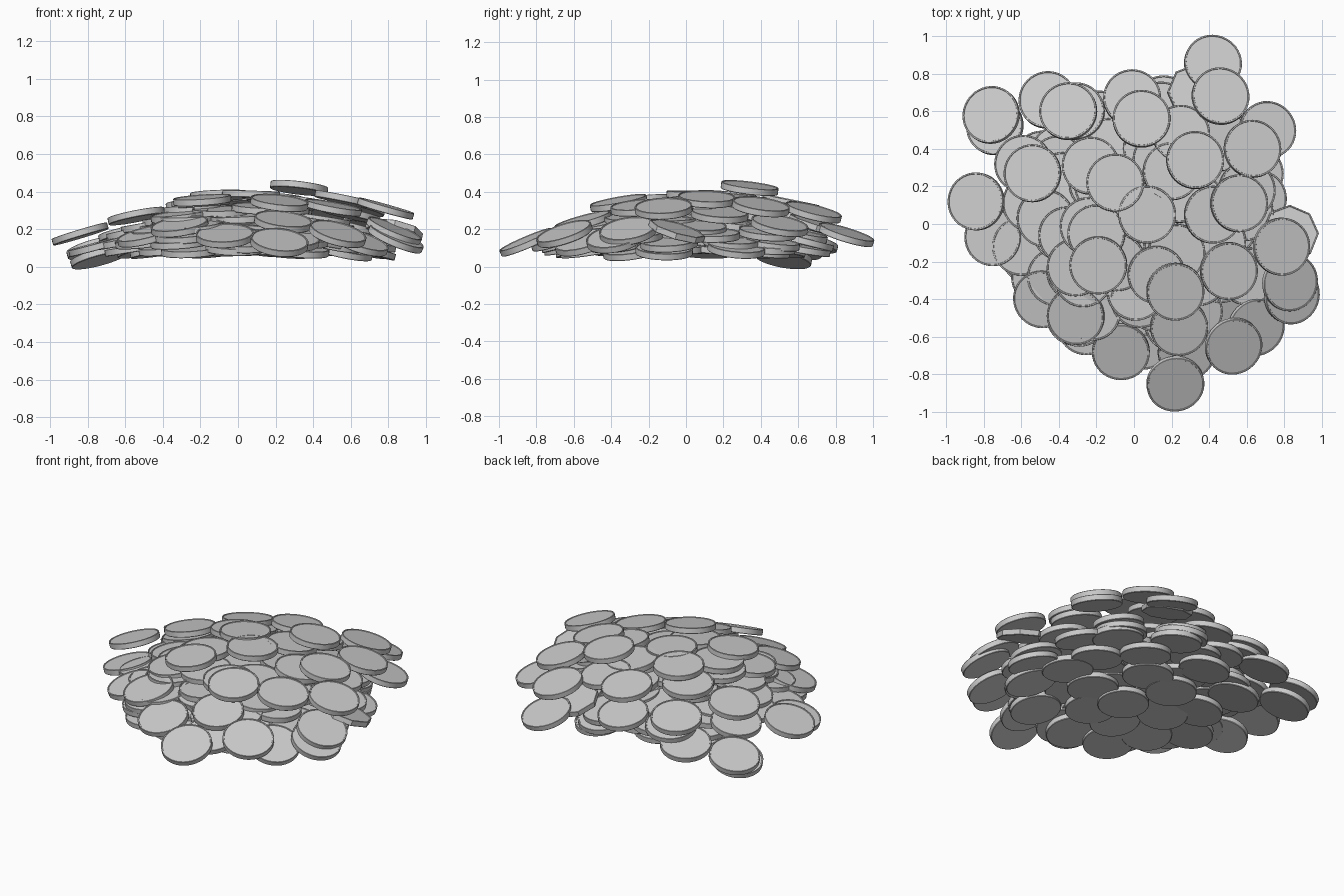
import bpy, bmesh, math, random
from mathutils import Vector, Matrix

if "Cube" in bpy.data.objects:
    bpy.data.objects.remove(bpy.data.objects["Cube"])

random.seed(4)
R, T = 0.154, 0.036


def coin_mesh(name, sides):
    """Coin disc with a thin raised rim on its upper face."""
    bm = bmesh.new()
    rings = []
    profile = [(R * 0.98, -T / 2), (R, -T / 2 + 0.003), (R, T / 2 - 0.002),
               (R * 0.99, T / 2), (R * 0.95, T / 2), (R * 0.94, T / 2 - 0.004)]
    for r, z in profile:
        rings.append([bm.verts.new((r * math.cos(2 * math.pi * i / sides),
                                    r * math.sin(2 * math.pi * i / sides), z)) for i in range(sides)])
    for a, b in zip(rings, rings[1:]):
        for i in range(sides):
            j = (i + 1) % sides
            bm.faces.new((a[i], a[j], b[j], b[i]))
    bm.faces.new(rings[0][::-1])
    bm.faces.new(rings[-1])
    me = bpy.data.meshes.new(name)
    bm.to_mesh(me)
    bm.free()
    return me


round_coin = coin_mesh("coin", 40)
worn_coin = coin_mesh("worn_coin", 8)


def place(name, mesh, x, y, z, sx, sy):
    """Put a coin at a point, falling away with slopes sx, sy."""
    n = Vector((sx, sy, 1)).normalized()
    ob = bpy.data.objects.new(name, mesh)
    q = Vector((0, 0, 1)).rotation_difference(n)
    ob.matrix_world = Matrix.Translation((x, y, z)) @ q.to_matrix().to_4x4()
    bpy.context.collection.objects.link(ob)


# outer coins, seen from above: x, y, z
outer = [
    (.42, .855, .17), (.46, .68, .29), (.71, .50, .22), (.63, .40, .32),
    (.325, .34, .42), (.04, .56, .34), (-.01, .67, .21), (-.35, .60, .25),
    (-.46, .66, .13), (-.76, .58, .10), (-.74, .52, .05), (-.54, .27, .27),
    (-.59, .32, .18), (-.84, .12, .175), (-.75, -.07, .11), (-.10, .22, .38),
    (-.23, .31, .33), (.20, .28, .36), (.07, .05, .385), (.42, .05, .34),
    (.56, .11, .36), (.785, -.12, .31), (.83, -.31, .19), (.84, -.38, .15),
    (.505, -.25, .315), (.22, -.36, .34), (.12, -.27, .31), (-.19, -.22, .355),
    (-.20, -.05, .34), (-.31, -.23, .27), (-.49, -.40, .165), (-.31, -.49, .215),
    (-.07, -.68, .165), (.22, -.85, .13), (.24, -.55, .24), (.53, -.65, .175),
    (.65, -.55, .13), (.28, -.68, .15), (.03, -.40, .24), (-.47, .03, .22),
    (-.60, -.12, .14), (-.31, .60, .19), (.60, .18, .28), (.25, .48, .33)]
for i, (x, y, z) in enumerate(outer):
    k = 0.5 if y < -0.3 else 0.36
    place(f"coin_{i:02d}", round_coin, x, y, z, k * x, k * y)

# low-sided coins peeking out at the edges
for i, (x, y, z, sx, sy) in enumerate([(.83, -.05, .19, .2, .3), (.33, .70, .22, .1, .3),
                                       (.45, -.42, .17, .3, -.3)]):
    place(f"worn_coin_{i}", worn_coin, x, y, z, sx, sy)

# inner layers that fill the heap, kept under the dome
for li in range(6):
    z = 0.09 + 0.042 * li
    spots = []
    for _ in range(500):
        a, r = random.uniform(0, 2 * math.pi), 0.66 * math.sqrt(random.random())
        p = Vector((0.05 + r * math.cos(a), r * math.sin(a)))
        under_dome = z + 0.05 < 0.385 - 0.4 * r * r
        if under_dome and all((p - q).length > 0.21 for q in spots):
            spots.append(p)
    for i, p in enumerate(spots):
        place(f"inner_coin_{li}_{i:02d}", round_coin, p.x, p.y, z + random.uniform(-.01, .01),
              0.3 * p.x + random.uniform(-.06, .06), 0.3 * p.y + random.uniform(-.06, .06))

# smooth walls, crisp rims
for me in (round_coin, worn_coin):
    for p in me.polygons:
        p.use_smooth = me is round_coin and len(p.vertices) == 4
    me.set_sharp_from_angle(angle=math.radians(30))
